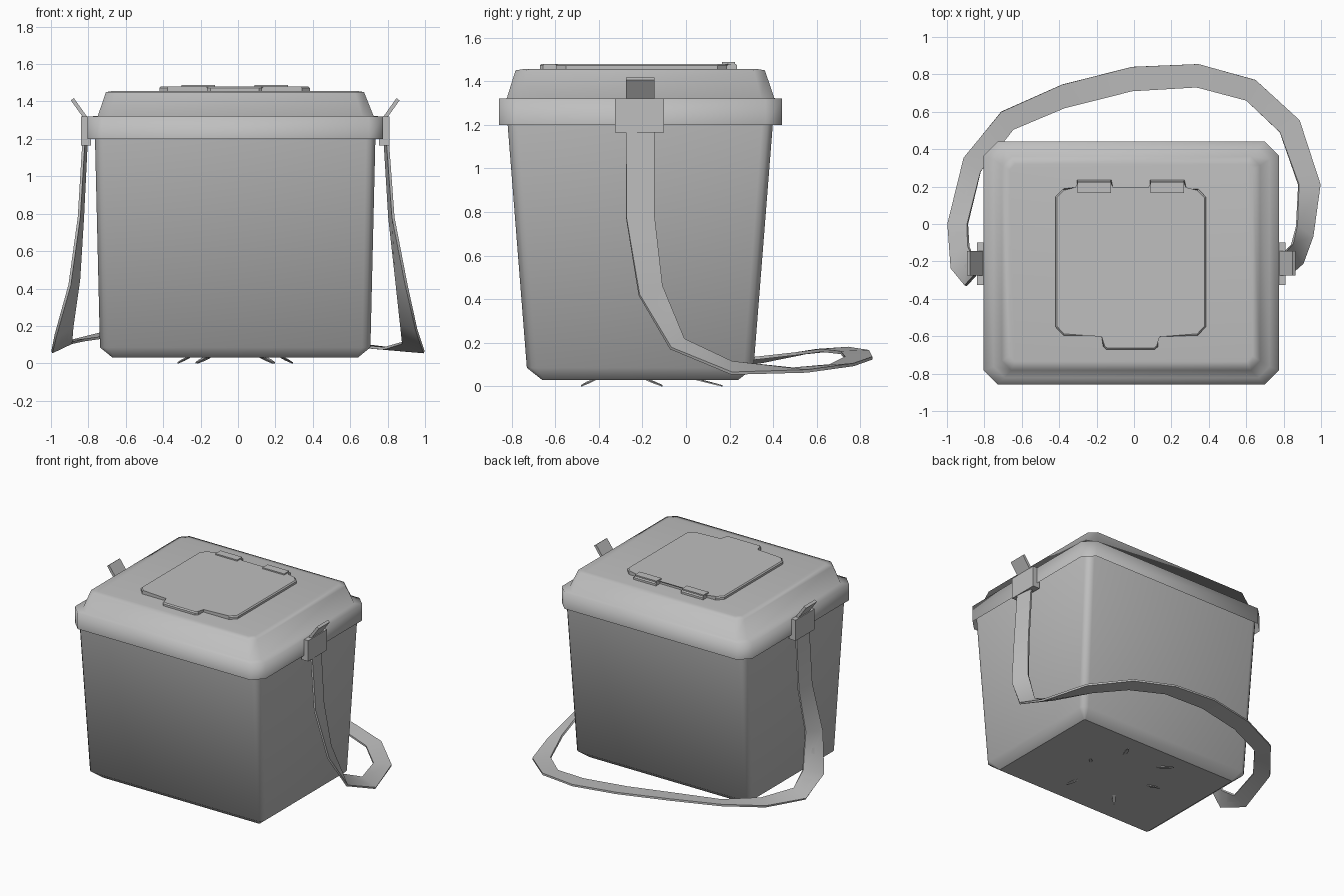
import bpy, bmesh, math
from mathutils import Vector, Matrix

if "Cube" in bpy.data.objects:
    bpy.data.objects.remove(bpy.data.objects["Cube"])

CX, CY = -0.015, -0.21          # centre of the box
grey = bpy.data.materials.new("grey plastic")
grey.diffuse_color = (0.52, 0.52, 0.52, 1)
grey.use_nodes = True
grey.node_tree.nodes["Principled BSDF"].inputs["Base Color"].default_value = grey.diffuse_color


def finish(name, bm, angle=40):
    bmesh.ops.recalc_face_normals(bm, faces=bm.faces)
    me = bpy.data.meshes.new(name)
    bm.to_mesh(me)
    bm.free()
    ob = bpy.data.objects.new(name, me)
    bpy.context.collection.objects.link(ob)
    me.materials.append(grey)
    bpy.ops.object.select_all(action='DESELECT')
    bpy.context.view_layer.objects.active = ob
    ob.select_set(True)
    bpy.ops.object.shade_smooth_by_angle(angle=math.radians(angle))
    return ob


def bridge(bm, loops, bottom=True):
    n = len(loops[0])
    for a, b in zip(loops, loops[1:]):
        for i in range(n):
            bm.faces.new((a[i], a[(i + 1) % n], b[(i + 1) % n], b[i]))
    if bottom:
        bm.faces.new(loops[0])
    bm.faces.new(loops[-1])


def loft(name, rings, seg=1, angle=40, bottom=True):
    """Stack rounded rectangles: (x0, x1, y0, y1, z, corner)."""
    bm = bmesh.new()
    loops = []
    for x0, x1, y0, y1, z, c in rings:
        loop = []
        for k, (cx, cy) in enumerate([(x1 - c, y1 - c), (x0 + c, y1 - c),
                                      (x0 + c, y0 + c), (x1 - c, y0 + c)]):
            for i in range(seg + 1):
                a = math.pi / 2 * (k + i / seg)
                loop.append(bm.verts.new((cx + c * math.cos(a), cy + c * math.sin(a), z)))
        loops.append(loop)
    bridge(bm, loops, bottom)
    return finish(name, bm, angle)


def box(name, x0, x1, y0, y1, z0, z1):
    bm = bmesh.new()
    bmesh.ops.create_cube(bm, size=1)
    for v in bm.verts:
        v.co = ((x0 + x1) / 2 + v.co.x * (x1 - x0), (y0 + y1) / 2 + v.co.y * (y1 - y0),
                (z0 + z1) / 2 + v.co.z * (z1 - z0))
    return finish(name, bm)


# Tapered bin body with a chamfered bottom edge and a flat base
body = loft("body", [(-0.67, 0.64, -0.66, 0.24, 0.03, 0.008),
                     (-0.738, 0.708, -0.73, 0.31, 0.085, 0.045),
                     (-0.767, 0.737, -0.826, 0.406, 1.30, 0.05)], seg=3, angle=60)
for p in body.data.polygons:
    if abs(p.normal.z) > 0.99:
        p.use_smooth = False

# Lid, hollow below: skirt, small step, straight sloping sides, slightly domed top
loft("lid", [(-0.805, 0.775, -0.857, 0.44, 1.2, 0.075),
             (-0.805, 0.775, -0.857, 0.44, 1.32, 0.075),
             (-0.75, 0.725, -0.822, 0.405, 1.322, 0.06),
             (-0.706, 0.674, -0.782, 0.362, 1.45, 0.05),
             (-0.665, 0.635, -0.735, 0.32, 1.457, 0.03)], angle=100, bottom=False)

# Hatch on the lid: one outline with a front latch tab and two hinge tabs
half = [(.13, -.67), (.147, -.655), (.147, -.595), (.36, -.595), (.402, -.55), (.402, .145),
        (.36, .188), (.288, .188), (.288, .235), (.103, .235), (.103, .188)]
outline = half + [(-x, y) for x, y in reversed(half)]
bm = bmesh.new()
base = [bm.verts.new((x - 0.018, y, 1.45)) for x, y in outline]
top = [bm.verts.new((x - 0.018, y, 1.48)) for x, y in outline]
bridge(bm, [base, top])
rim = [e for e in bm.edges if all(v.co.z > 1.475 for v in e.verts)]
bmesh.ops.bevel(bm, geom=rim, offset=0.008, segments=1, affect='EDGES')
finish("hatch", bm, 30)
for side in (-1, 1):
    x = -0.018 + side * 0.195
    box("hatch_hinge", x - 0.09, x + 0.09, 0.165, 0.225, 1.47, 1.489)

# Strap clips on both sides: plate and outward leaning tongue
for side in (-1, 1):
    xs = sorted((CX + side * 0.77, CX + side * 0.825))
    box("clip_plate", *xs, -0.325, -0.1, 1.165, 1.32)
    bm = bmesh.new()
    bmesh.ops.create_cube(bm, size=1, matrix=Matrix.Translation(
        (CX + side * 0.83, CY, 1.355)) @ Matrix.Rotation(side * 0.62, 4, 'Y')
        @ Matrix.Diagonal((0.02, 0.13, 0.14, 1)))
    finish("clip_tongue", bm)

# Carrying strap: outer and inner edge at each bend
strap = [
    (.80, -.275, 1.19, .785, -.145, 1.19), (.83, -.275, .78, .81, -.145, .78),
    (.90, -.215, .42, .845, -.11, .46), (.955, -.07, .175, .87, -.01, .215),
    (.995, .21, .06, .88, .21, .11), (.885, .555, .07, .78, .49, .08),
    (.65, .77, .10, .60, .66, .095), (.345, .855, .13, .335, .73, .13),
    (-.01, .84, .16, -.01, .71, .155), (-.385, .745, .175, -.37, .62, .165),
    (-.71, .60, .165, -.645, .505, .15), (-.91, .355, .115, -.82, .28, .125),
    (-.995, 0, .06, -.89, 0, .11), (-.975, -.24, .15, -.885, -.12, .20),
    (-.90, -.33, .42, -.85, -.20, .45), (-.85, -.275, .78, -.83, -.145, .78),
    (-.825, -.275, 1.19, -.81, -.145, 1.19)]
pts = [(Vector(p[:3]), Vector(p[3:])) for p in strap]
bm = bmesh.new()
loops = []
for i, (a, b) in enumerate(pts):
    prev, nxt = pts[max(i - 1, 0)], pts[min(i + 1, len(pts) - 1)]
    n = (sum(nxt, Vector()) - sum(prev, Vector())).cross(b - a).normalized() * 0.007
    loops.append([bm.verts.new(v) for v in (a - n, b - n, b + n, a + n)])
bridge(bm, loops)
finish("strap", bm, 60)

# Three pairs of thin feet under the base, sloping down outwards
for tx, ty, ex, ey in ((0.25, -0.18, 0.305, -0.11), (0.14, 0.05, 0.20, 0.165),
                       (0.16, -0.42, 0.21, -0.48)):
    for side in (-1, 1):
        a = Vector((CX + side * tx, ty, 0.032))
        b = Vector((CX + side * ex, ey, 0.003))
        across = (b - a).cross(Vector((0, 0, 1))).normalized()
        bm = bmesh.new()
        loops = []
        for t, w in ((0, 0.01), (0.5, 0.012), (1, 0.004)):
            p = a.lerp(b, t)
            loops.append([bm.verts.new(p + across * s * w + Vector((0, 0, h)))
                          for s, h in ((-1, -0.003), (1, -0.003), (1, 0.003), (-1, 0.003))])
        bridge(bm, loops)
        finish("foot", bm)
